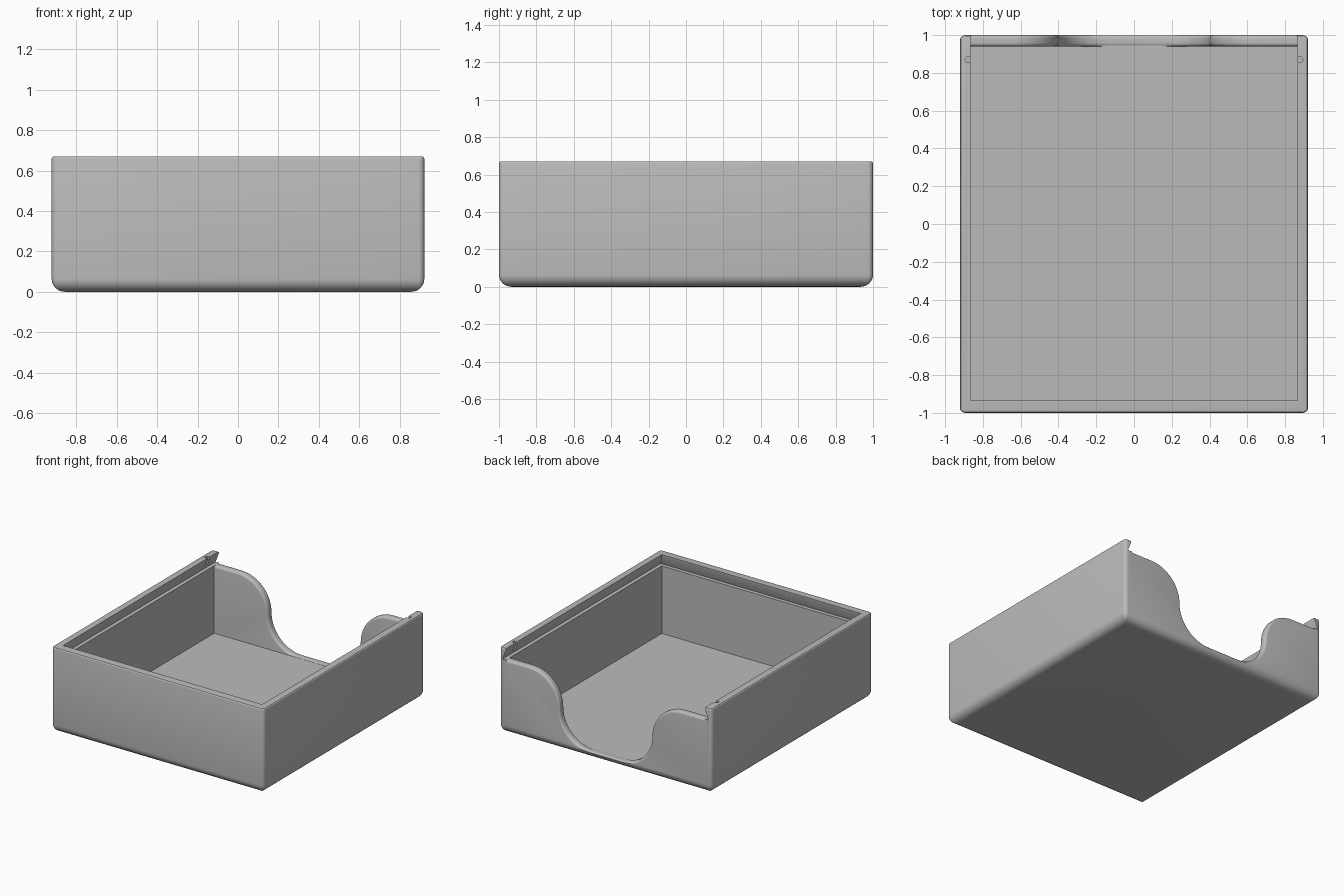
import bpy
import bmesh
from math import sin, cos, pi

if "Cube" in bpy.data.objects:
    bpy.data.objects.remove(bpy.data.objects["Cube"], do_unlink=True)

HALF_X, HALF_Y, HEIGHT = 0.922, 1.0, 0.67
FLOOR, LEDGE = 0.05, 0.58
IN_X, IN_FRONT, IN_BACK = 0.865, -0.935, 0.94

grey = bpy.data.materials.new("plain_grey")
grey.use_nodes = True
grey.diffuse_color = (0.5, 0.5, 0.5, 1)
grey.node_tree.nodes["Principled BSDF"].inputs["Base Color"].default_value = grey.diffuse_color


def loft(name, rings):
    """Solid skinned through rings of equal point count, capped at both ends."""
    bm = bmesh.new()
    loops = [[bm.verts.new(p) for p in ring] for ring in rings]
    n = len(loops[0])
    for a, b in zip(loops, loops[1:]):
        for i in range(n):
            j = (i + 1) % n
            bm.faces.new((a[i], a[j], b[j], b[i]))
    bm.faces.new(loops[0][::-1])
    bm.faces.new(loops[-1])
    bmesh.ops.recalc_face_normals(bm, faces=bm.faces)
    mesh = bpy.data.meshes.new(name)
    bm.to_mesh(mesh)
    bm.free()
    mesh.materials.append(grey)
    obj = bpy.data.objects.new(name, mesh)
    bpy.context.collection.objects.link(obj)
    return obj


def arc(cx, cz, r, start, end, steps=14):
    return [(cx + r * cos(start + (end - start) * i / steps),
             cz + r * sin(start + (end - start) * i / steps)) for i in range(steps + 1)]


def rounded_ring(inset, z, radius=0.028):
    r = max(radius - inset, 0.004)
    cx, cy = HALF_X - inset - r, HALF_Y - inset - r
    points = []
    for k, (sx, sy) in enumerate([(1, 1), (-1, 1), (-1, -1), (1, -1)]):
        points += arc(sx * cx, sy * cy, r, k * pi / 2, (k + 1) * pi / 2, 5)
    return [(x, y, z) for x, y in points]


def rect_ring(hx, front, back, z):
    return [(hx, front, z), (hx, back, z), (-hx, back, z), (-hx, front, z)]


# Outer body: generous rounding at the base, fine rounding at the rim
body_rings = []
for r, base, start, steps in [(0.065, 0.065, -pi / 2, 8), (0.012, HEIGHT - 0.012, 0, 3)]:
    for i in range(steps + 1):
        a = start + pi / 2 * i / steps
        body_rings.append(rounded_ring(r * (1 - cos(a)), base + r * sin(a)))
tray = loft("open_tray", body_rings)

# Storage cavity
cutters = [loft("cavity", [rect_ring(IN_X, IN_FRONT, IN_BACK, z) for z in (FLOOR, 0.6)])]

# Dovetail slot for a sliding lid, open at the back
under = 0.03
cutters.append(loft("lid_slot", [
    rect_ring(IN_X + under, IN_FRONT - under, 1.1, LEDGE),
    rect_ring(IN_X, IN_FRONT, 1.1, HEIGHT - 0.012),
    rect_ring(IN_X, IN_FRONT, 1.1, 0.75)]))

# S-curved finger opening in the back wall with a rounded lip
LIP, BEND = 0.018, 0.2625


def opening_ring(y, d):
    mid = LEDGE - BEND
    edge = IN_X - 0.001
    half = [(edge, LEDGE + 0.02), (edge, LEDGE - d)]
    half += arc(0.4 + BEND, mid, BEND - d, pi / 2, pi)
    half += arc(0.4 - BEND, mid, BEND + d, 0, -pi / 2)[0 if d else 1:] if d else \
        arc(0.4 - BEND, mid, BEND + 0.0001, 0, -pi / 2)
    lowest = FLOOR + 0.001 if y < 0.965 else 0
    half = [(x, max(z, lowest)) for x, z in half]
    return [(x, y, z) for x, z in half] + [(-x, y, z) for x, z in reversed(half)]


steps = 5
opening = [opening_ring(IN_BACK - 0.02, LIP)]
for i in range(steps + 1):
    a = pi / 2 * i / steps
    opening.append(opening_ring(IN_BACK + LIP * (1 - cos(a)), LIP * (1 - sin(a))))
for i in range(steps + 1):
    a = pi / 2 * i / steps
    opening.append(opening_ring(HALF_Y - LIP * (1 - sin(a)), LIP * (1 - cos(a))))
opening.append(opening_ring(HALF_Y + 0.03, LIP))
cutters.append(loft("finger_opening", opening))

# Small round catches for the lid in both side rails
for side in (-1, 1):
    circle = arc(side * 0.878, 0.87, 0.016, 0, 2 * pi, 20)[:-1]
    cutters.append(loft("lid_catch", [[(x, y, z) for x, y in circle] for z in (LEDGE + 0.001, 0.75)]))

# Cut everything out of the body
bpy.context.view_layer.objects.active = tray
for cutter in cutters:
    cutter.hide_render = True
    mod = tray.modifiers.new(cutter.name, "BOOLEAN")
    mod.operation, mod.solver, mod.object = "DIFFERENCE", "EXACT", cutter
    bpy.ops.object.modifier_apply(modifier=mod.name)
    bpy.data.objects.remove(cutter, do_unlink=True)

bpy.ops.object.select_all(action="DESELECT")
tray.select_set(True)
bpy.ops.object.shade_smooth_by_angle(angle=pi / 6)
